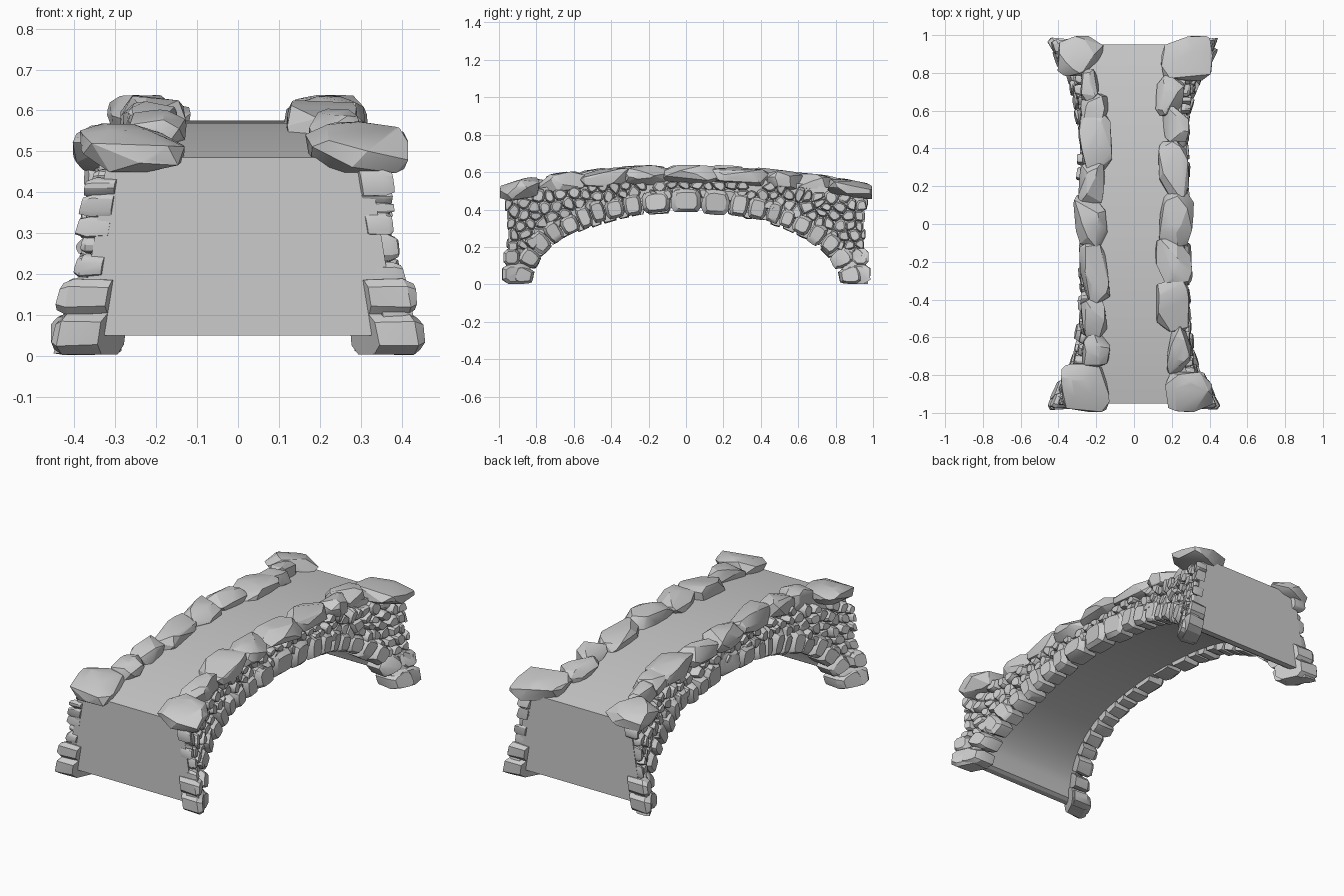
import bpy, bmesh, random
from math import sin, cos, pi, sqrt, hypot
from mathutils import Vector

if "Cube" in bpy.data.objects:
    bpy.data.objects.remove(bpy.data.objects["Cube"])

random.seed(7)
R = random.uniform


def deck(y):
    return 0.575 - 0.09 * (y / 0.95) ** 2


def wall(y, z):
    # half width of the bridge: waisted in plan, battered at the ends
    f = max(0.0, (abs(y) - 0.45) / 0.5)
    return 0.245 + f ** 1.6 * (0.16 - 0.16 * z)


def finish(bm, name, angle):
    bmesh.ops.delete(bm, geom=[v for v in bm.verts if not v.link_faces], context='VERTS')
    bmesh.ops.recalc_face_normals(bm, faces=bm.faces)
    me = bpy.data.meshes.new(name)
    bm.to_mesh(me)
    bm.free()
    ob = bpy.data.objects.new(name, me)
    bpy.context.collection.objects.link(ob)
    bpy.ops.object.select_all(action='DESELECT')
    ob.select_set(True)
    bpy.context.view_layer.objects.active = ob
    bpy.ops.object.shade_smooth_by_angle(angle=angle)
    return ob


def hull(bm, pts):
    vs = [bm.verts.new(p) for p in pts]
    bmesh.ops.convex_hull(bm, input=vs)


def chamfer(poly, k=0.22):
    out = []
    for i, p in enumerate(poly):
        a, b = poly[i - 1], poly[(i + 1) % len(poly)]
        for q in (a, b):
            out.append((p[0] + (q[0] - p[0]) * k, p[1] + (q[1] - p[1]) * k))
    return out


def face_stone(bm, poly, side, back, mid, front, shrink=0.72):
    # rounded stone from an outline in the wall plane
    poly = chamfer(poly)
    cy = sum(p[0] for p in poly) / len(poly)
    cz = sum(p[1] for p in poly) / len(poly)
    bulge, ty, tz = R(-0.008, 0.012), R(-0.15, 0.15), R(-0.15, 0.15)
    pts = []
    for depth, s in ((back, 0.92), (mid, 1.0), (front + bulge, shrink)):
        for y, z in poly:
            k = s * R(0.95, 1.03)
            py, pz = cy + (y - cy) * k, max(0.003, cz + (z - cz) * k)
            x = wall(py, pz) + depth
            if depth > mid:
                x += ty * (py - cy) + tz * (pz - cz)
            pts.append((side * x, py, pz))
    hull(bm, pts)


def clip(poly, mx, my, nx, ny):
    # keep the part of the polygon behind the line through m with normal n
    out = []
    for i, b in enumerate(poly):
        a = poly[i - 1]
        da = (a[0] - mx) * nx + (a[1] - my) * ny
        db = (b[0] - mx) * nx + (b[1] - my) * ny
        if da * db < 0:
            t = da / (da - db)
            out.append((a[0] + (b[0] - a[0]) * t, a[1] + (b[1] - a[1]) * t))
        if db <= 0:
            out.append(b)
    return out


# Smooth core: deck, end faces and barrel underside
bm = bmesh.new()
rows = []
N = 48
for i in range(N + 1):
    y = -0.95 * cos(pi * i / N)
    zb = 0.05 + 0.36 * sqrt(max(0, 1 - (y / 0.9) ** 2))
    zt = deck(y)
    rows.append([bm.verts.new((s * (wall(y, z) - 0.008), y, z))
                 for s, z in ((-1, zb), (1, zb), (1, zt), (-1, zt))])
for a, b in zip(rows, rows[1:]):
    for j in range(4):
        k = (j + 1) % 4
        bm.faces.new((a[j], a[k], b[k], b[j]))
bm.faces.new(rows[0])
bm.faces.new(rows[-1])
finish(bm, "bridge_core", 0.5)

# Arch curve sampled by length
arc = [(0.83 * cos(pi * i / 600), 0.395 * sin(pi * i / 600)) for i in range(601)]
run = [0.0]
for a, b in zip(arc, arc[1:]):
    run.append(run[-1] + hypot(b[0] - a[0], b[1] - a[1]))


def on_arch(t, off):
    i = min(range(601), key=lambda k: abs(run[k] - t * run[-1]))
    y, z = arc[i]
    n = Vector((y / 0.83 ** 2, z / 0.395 ** 2)).normalized()
    return (y + n.x * off, z + n.y * off)


# Coping stones: centre y, length, inner x, outer x
caps = {
    -1: [(0.89, .20, .17, .40), (.73, .17, .19, .28), (.61, .15, .14, .28), (.43, .29, .12, .29),
         (.21, .22, .16, .29), (.02, .26, .15, .31), (-.27, .31, .14, .28), (-.50, .20, .15, .275),
         (-.66, .18, .13, .27), (-.87, .24, .14, .38)],
    1: [(0.88, .23, .15, .41), (.68, .20, .12, .26), (.53, .18, .155, .29), (.29, .28, .135, .285),
        (.03, .28, .14, .31), (-.20, .23, .12, .30), (-.43, .26, .12, .29), (-.67, .24, .18, .30),
        (-.89, .20, .17, .41)]}

for side, label in ((-1, "left"), (1, "right")):
    # Arch ring stones, with a wide keystone in the middle
    bm = bmesh.new()
    half = [0.0]
    while half[-1] < 0.40:
        half.append(half[-1] + R(0.034, 0.05))
    half[-1] = 0.46
    cuts = half + [1 - t for t in reversed(half)]
    for a, b in zip(cuts, cuts[1:]):
        o, i = R(0.09, 0.115), R(-0.012, 0.006)
        g = 0.001
        m = (a + b) / 2
        poly = [on_arch(a + g, i), on_arch(m, i - 0.004), on_arch(b - g, i),
                on_arch(b - g, o), on_arch(m, o + 0.008), on_arch(a + g, o)]
        face_stone(bm, poly, side, -0.06, 0.022, 0.045)
    # Big footing stones at the pier ends
    for e in (-1, 1):
        for z0, z1, y0, y1 in ((0, .11, .83, .985), (.10, .19, .89, .975)):
            poly = [(e * y0, z0), (e * y1, z0), (e * y1, z1), (e * y0, z1)]
            face_stone(bm, poly, side, -0.07, 0.025, 0.045)
    finish(bm, label + "_arch_ring", 0.45)

    # Rubble wall: irregular cells between ring and coping
    bm = bmesh.new()
    seeds = []
    for r in range(12):
        for c in range(-17, 18):
            seeds.append(((c + 0.5 * (r % 2)) * 0.063 + R(-.024, .024),
                          r * 0.053 + R(-.02, .02)))
    for p in seeds:
        y, z = p
        if abs(y) > 0.975 or z < 0 or z > deck(y) - 0.025:
            continue
        if (y / 0.915) ** 2 + (z / 0.475) ** 2 < 1:
            continue
        lim = 0.98 - 0.03 * sin(pi * min(1, z / 0.5)) + R(-.01, .01)
        poly = [(-lim, 0), (lim, 0), (lim, 0.55), (-lim, 0.55)]
        for q in seeds:
            d = hypot(q[0] - y, q[1] - z)
            if q is p or d > 0.25:
                continue
            nx, ny = (q[0] - y) / d, (q[1] - z) / d
            poly = clip(poly, y + nx * (d / 2 - 0.0005), z + ny * (d / 2 - 0.0005), nx, ny)
            if len(poly) < 3:
                break
        if len(poly) >= 3:
            face_stone(bm, poly, side, -0.04, 0.012, 0.03)
    finish(bm, label + "_rubble_wall", 0.45)

    # Coping stones along the deck edge
    bm = bmesh.new()
    for cy, ln, xi, xo in caps[side]:
        cx, hx, hz = (xi + xo) / 2, (xo - xi) / 2, R(0.047, 0.056)
        yaw = R(-0.12, 0.12)
        pts = []
        for _ in range(34):
            v = Vector((random.gauss(0, 1), random.gauss(0, 1), random.gauss(0, 1)))
            v /= sum(abs(c) ** 4.5 for c in v) ** (1 / 4.5)
            y = max(-0.995, min(0.995, cy + v.y * ln * 0.54))
            x = cx + v.x * hx * 1.04 + yaw * (y - cy)
            pts.append((side * x, y, deck(y) + 0.012 + v.z * hz))
        hull(bm, pts)
    finish(bm, label + "_coping", 0.4)
